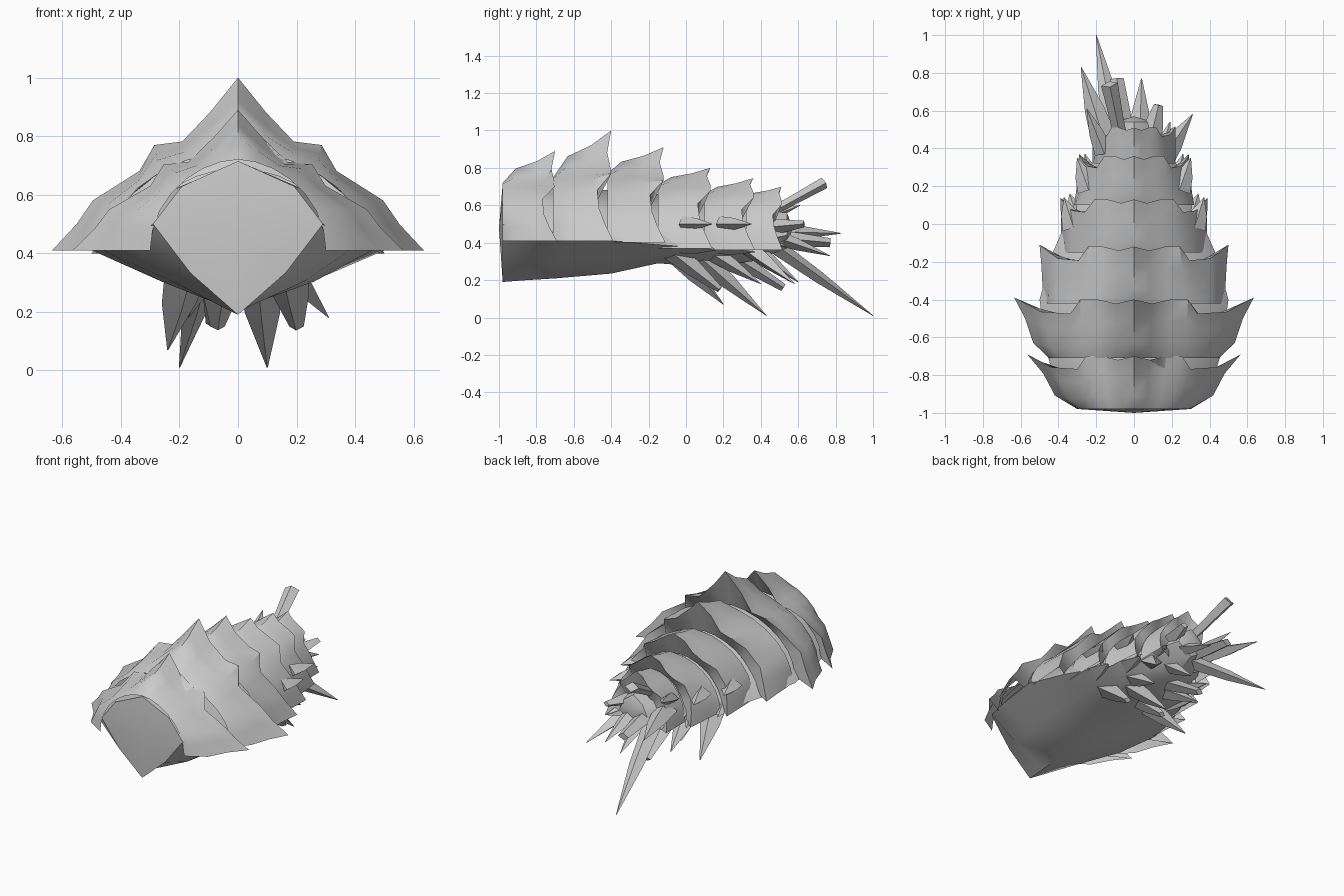
import bpy, bmesh, math
from mathutils import Vector

if "Cube" in bpy.data.objects:
    bpy.data.objects.remove(bpy.data.objects["Cube"])


def finish(name, bm, angle=40):
    bmesh.ops.remove_doubles(bm, verts=bm.verts, dist=0.0005)
    bmesh.ops.recalc_face_normals(bm, faces=bm.faces)
    me = bpy.data.meshes.new(name)
    bm.to_mesh(me)
    bm.free()
    ob = bpy.data.objects.new(name, me)
    bpy.context.collection.objects.link(ob)
    bpy.ops.object.select_all(action='DESELECT')
    ob.select_set(True)
    bpy.context.view_layer.objects.active = ob
    bpy.ops.object.shade_smooth_by_angle(angle=math.radians(angle))
    return ob


def bridge(bm, rows, closed=False):
    n = len(rows[0])
    for a, b in zip(rows, rows[1:]):
        for i in range(n if closed else n - 1):
            j = (i + 1) % n
            bm.faces.new((a[i], a[j], b[j], b[i]))


# Tapering core with keeled belly: y, half width, top, side and bottom heights
SECTIONS = [(-.98, .29, .715, .50, .19), (-.85, .41, .71, .43, .20),
            (-.69, .46, .70, .41, .21), (-.40, .50, .68, .41, .235),
            (-.15, .43, .66, .39, .29), (.10, .32, .61, .37, .27),
            (.35, .21, .58, .40, .30), (.54, .10, .56, .44, .37)]
bm = bmesh.new()
rows = []
for y, w, zt, zm, zb in SECTIONS:
    half = [(0, zt), (.66 * w, zm + (zt - zm) * .6), (w, zm),
            (.56 * w, zb + (zm - zb) * .46), (0, zb)]
    loop = half + [(-x, z) for x, z in half[-2:0:-1]]
    rows.append([bm.verts.new((x, y, z)) for x, z in loop])
bridge(bm, rows, True)
for row, y in ((rows[0], -1.0), (rows[-1], .57)):
    c = bm.verts.new((0, y, .48))
    for i in range(8):
        bm.faces.new((row[i], row[(i + 1) % 8], c))
finish("core_body", bm)

# Jagged plate rear edge: x fraction, height fraction, y offset
EDGE = [(0, 1, 0), (.15, .80, -.02), (.30, .63, 0), (.45, .61, .0),
        (.53, .46, -.07), (.78, .29, -.06), (.87, .15, -.03), (1, 0, .01)]


# rnd blends the flared rear edge towards a plain arch for the tail end
def plate(name, y0, y1, w0, w1, h0, h1, zl, rnd, back_w, back_h):
    bm = bmesh.new()
    k = (y1 - y0) / .29

    def row(fn):
        pts = [fn(i, *e) for i, e in enumerate(EDGE)]
        pts = [(-x, y, z) for x, y, z in pts[:0:-1]] + pts
        return [bm.verts.new(p) for p in pts]

    def arc(w, h, y):
        def fn(i, fx, fz, dy):
            a = i / (len(EDGE) - 1) * math.pi / 2
            return w * math.sin(a) ** 1.1, y, zl + (h - zl) * math.cos(a)
        return fn

    def mix(f, t):
        a, b = arc(w0, h0, y0), arc(w1, h1, y1)

        def fn(i, fx, fz, dy):
            p, q = a(i, fx, fz, dy), b(i, fx, fz, dy)
            ex = fx * w1 * (1 - rnd) + q[0] * rnd
            ez = (zl + fz * (h1 - zl)) * (1 - rnd) + q[2] * rnd
            return (p[0] + (ex - p[0]) * f, y0 + (y1 - y0 + dy * k) * t,
                    p[2] + (ez - p[2]) * f)
        return fn

    rows = [row(arc(w0, h0, y0)), row(mix(.45, .25)), row(mix(.68, .65)),
            row(mix(1, 1)), row(arc(back_w, back_h, y1 - .07 * k))]
    bridge(bm, rows)
    finish(name, bm, 35)


PLATES = [(-.98, -.70, .30, .565, .72, .89, .41, 0),
          (-.71, -.40, .45, .635, .75, 1.00, .41, 0),
          (-.42, -.12, .47, .50, .77, .91, .40, .25),
          (-.15, .13, .38, .39, .71, .80, .37, .6),
          (.10, .36, .32, .29, .66, .745, .36, .65),
          (.32, .51, .22, .22, .64, .70, .36, .6)]
for i, p in enumerate(PLATES):
    nxt = PLATES[i + 1] if i < 5 else (0, 0, .12, 0, .57)
    plate("back_plate_%d" % (i + 1), *p, nxt[2] * .95, nxt[4] - .02)


# Four-sided thorn with a swollen middle; tip_r makes a blunt end
def thorn(name, base, tip, r, tip_r=0.002):
    base, tip = Vector(base), Vector(tip)
    d = (tip - base).normalized()
    u = d.cross(Vector((0, 0, 1))).normalized()
    v = d.cross(u)
    bm = bmesh.new()
    rows = []
    for t, rr in ((0, r), (.45, r * .75 + tip_r * .25), (1, tip_r)):
        c = base.lerp(tip, t)
        rows.append([bm.verts.new(c + rr * (math.cos(a) * u + .7 * math.sin(a) * v))
                     for a in (0, math.pi / 2, math.pi, 1.5 * math.pi)])
    bridge(bm, rows, True)
    bm.faces.new(rows[0])
    bm.faces.new(rows[-1])
    finish(name, bm)


# Individual tail and underside thorns
TAIL = [((-.10, .48, .38), (-.20, 1.0, .01), .06, .002),
        ((-.15, .42, .46), (-.28, .83, .45), .07, .002),
        ((-.07, .45, .56), (-.13, .74, .72), .035, .045),
        ((-.06, .45, .43), (-.09, .77, .40), .06, .035),
        ((.03, .45, .44), (.04, .77, .33), .06, .002),
        ((.08, .42, .48), (.13, .63, .50), .06, .025),
        ((.12, .30, .40), (.31, .58, .18), .07, .002),
        ((.07, .05, .35), (.10, .43, .01), .08, .002),
        ((-.06, .20, .36), (-.08, .52, .16), .06, .03),
        ((.03, .35, .38), (.05, .60, .19), .06, .002),
        ((-.16, .38, .52), (-.25, .61, .60), .05, .002),
        ((-.17, -.08, .36), (-.24, .20, .07), .08, .002),
        ((.16, -.08, .36), (.20, .18, .15), .08, .025),
        ((-.05, -.02, .33), (-.07, .18, .15), .07, .025)]
for i, t in enumerate(TAIL):
    thorn("tail_thorn_%d" % (i + 1), *t)

# Paired thorns along the lower flanks
FLANK = [((.28, -.04, .40), (.34, .16, .36), .08, .002),
         ((.20, .15, .39), (.26, .37, .35), .07, .002),
         ((.12, .12, .36), (.17, .40, .18), .07, .002),
         ((.12, .30, .43), (.19, .54, .38), .06, .002),
         ((.32, -.02, .50), (.37, .14, .50), .06, .002),
         ((.24, .18, .50), (.30, .35, .50), .06, .002)]
for i, (b, t, r, tr) in enumerate(FLANK):
    for s, side in ((1, "right"), (-1, "left")):
        thorn("flank_thorn_%s_%d" % (side, i + 1),
              (s * b[0], b[1], b[2]), (s * t[0], t[1], t[2]), r, tr)
